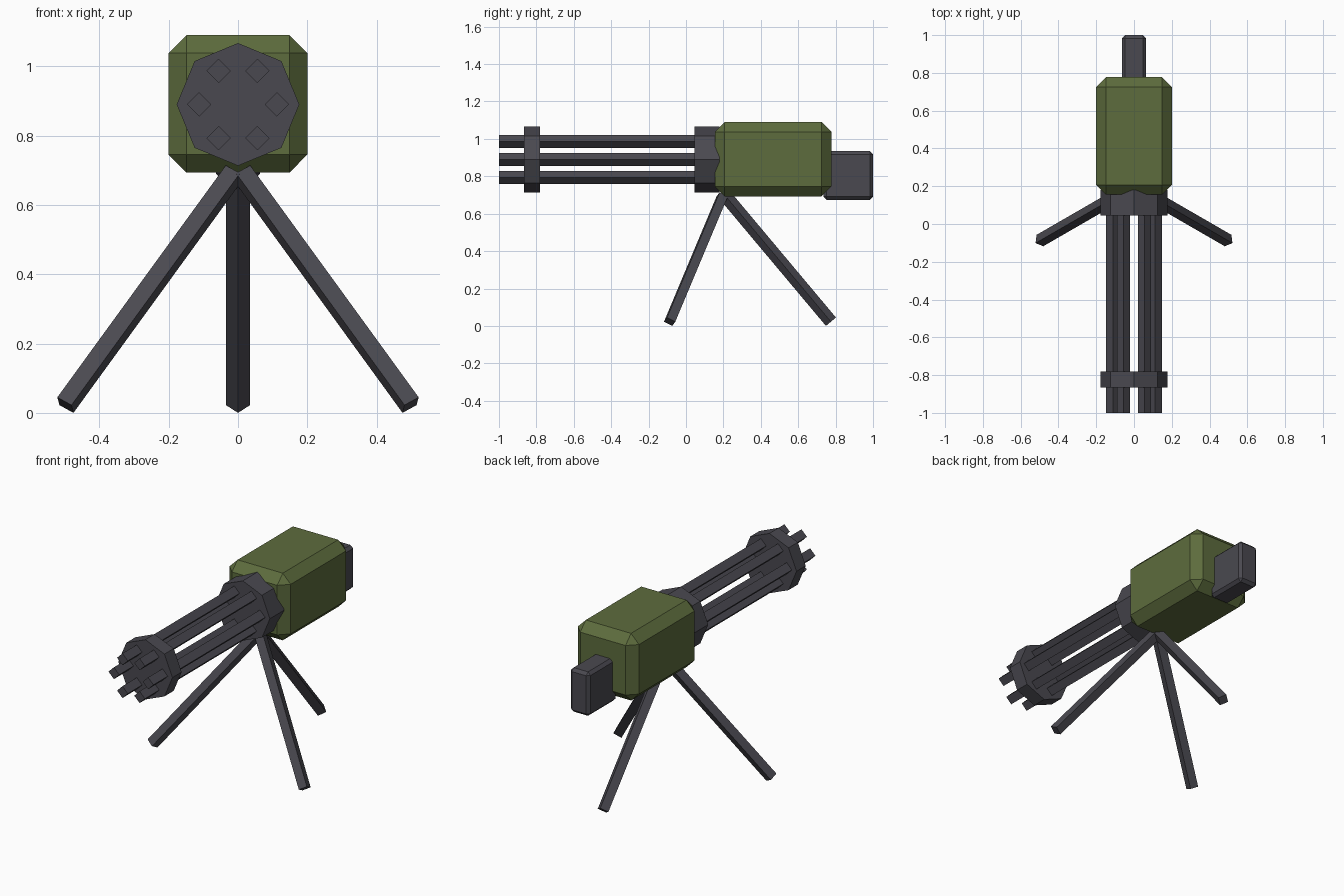
import bpy
from math import radians, sin, cos
from mathutils import Vector

cube = bpy.data.objects.get("Cube")
if cube:
    bpy.data.objects.remove(cube, do_unlink=True)


def material(name, colour):
    mat = bpy.data.materials.new(name)
    mat.use_nodes = True
    mat.diffuse_color = (*colour, 1)
    mat.node_tree.nodes["Principled BSDF"].inputs["Base Color"].default_value = (*colour, 1)
    return mat


GREEN = material("olive green", (0.11, 0.15, 0.047))
METAL = material("dark metal", (0.068, 0.066, 0.08))


def prism(name, start, end, radius, sides):
    """Flat-sided rod between two points, with a corner pointing up."""
    start, end = Vector(start), Vector(end)
    axis = end - start
    bpy.ops.mesh.primitive_cylinder_add(
        vertices=sides, radius=radius, depth=axis.length, location=(start + end) / 2,
        rotation=axis.to_track_quat("Z", "Y").to_euler())
    obj = bpy.context.object
    obj.name = name
    obj.data.materials.append(METAL)
    return obj


def chamfered_box(name, low, high, chamfer, mat):
    """Box between two corners with every edge cut flat."""
    low, high = Vector(low), Vector(high)
    bpy.ops.mesh.primitive_cube_add(size=1, location=(low + high) / 2)
    obj = bpy.context.object
    obj.name = name
    obj.scale = high - low
    bpy.ops.object.transform_apply(location=False, rotation=False, scale=True)
    bevel = obj.modifiers.new("chamfer", "BEVEL")
    bevel.width = chamfer
    bevel.segments = 1
    obj.data.materials.append(mat)
    return obj


# Housing and rear block
chamfered_box("housing", (-0.2, 0.155, 0.693), (0.2, 0.777, 1.09), 0.052, GREEN)
chamfered_box("rear_block", (-0.064, 0.735, 0.674), (0.064, 1.0, 0.934), 0.017, METAL)

# Barrel cluster with its two octagonal discs
AXIS_Z = 0.89
prism("rear_disc", (0, 0.18, AXIS_Z), (0, 0.045, AXIS_Z), 0.177, 8)
prism("front_disc", (0, -0.78, AXIS_Z), (0, -0.866, AXIS_Z), 0.177, 8)
for i in range(6):
    a = radians(60 * i)
    x, z = 0.112 * cos(a), AXIS_Z + 0.112 * sin(a)
    prism(f"barrel_{i + 1}", (x, 0.06, z), (x, -1, z), 0.035, 4)

# Tripod legs spread evenly around a hub under the housing
HUB = Vector((0, 0.2, 0.708))
for name, angle in (("rear_leg", 90), ("front_right_leg", 210), ("front_left_leg", 330)):
    a = radians(angle)
    foot = Vector((HUB.x + 0.575 * cos(a), HUB.y + 0.575 * sin(a), 0.0226))
    prism(name, HUB.lerp(foot, 0.024), foot, 0.035, 4)
